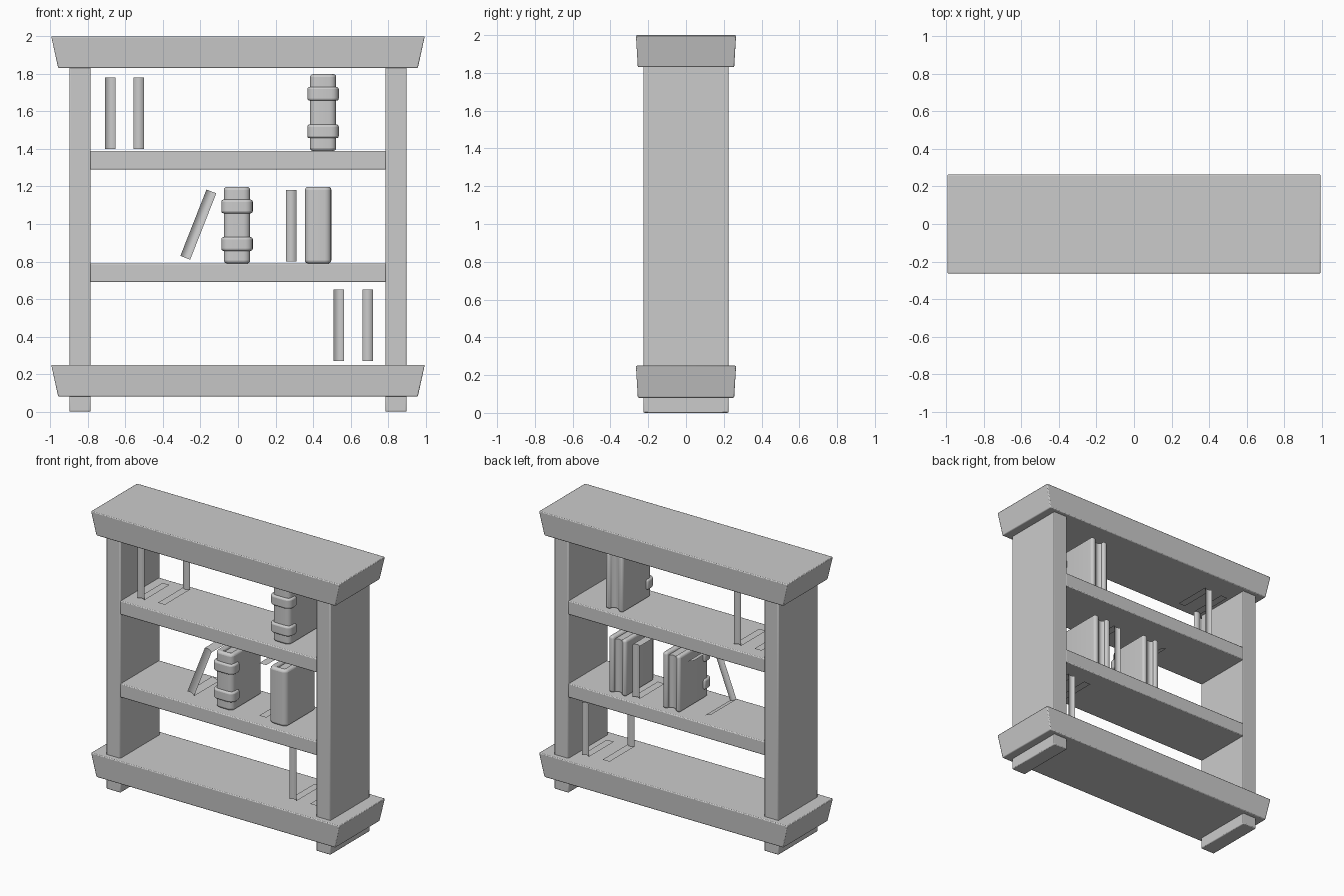
import bpy, bmesh, math
from mathutils import Matrix, Vector

if "Cube" in bpy.data.objects:
    bpy.data.objects.remove(bpy.data.objects["Cube"])


def finish(name, bm, bevel=0.0, segments=2, smooth=True):
    bmesh.ops.recalc_face_normals(bm, faces=bm.faces)
    me = bpy.data.meshes.new(name)
    bm.to_mesh(me)
    bm.free()
    ob = bpy.data.objects.new(name, me)
    bpy.context.collection.objects.link(ob)
    if bevel:
        m = ob.modifiers.new("soft_edges", 'BEVEL')
        m.width, m.segments = bevel, segments
        m.limit_method, m.angle_limit = 'ANGLE', math.radians(50)
    if smooth:
        bpy.ops.object.select_all(action='DESELECT')
        ob.select_set(True)
        bpy.context.view_layer.objects.active = ob
        bpy.ops.object.shade_smooth_by_angle(angle=math.radians(40))
    return ob


def block(name, x0, x1, y, z0, z1, shrink=(0, 0)):
    """Box, optionally narrower at its bottom."""
    bm = bmesh.new()
    bmesh.ops.create_cube(bm, size=1)
    for v in bm.verts:
        low = v.co.z < 0
        sx, sy = (1 if v.co.x > 0 else -1), (1 if v.co.y > 0 else -1)
        v.co = ((x1 if sx > 0 else x0) - sx * shrink[0] * low,
                sy * (y - shrink[1] * low), z1 if v.co.z > 0 else z0)
    return finish(name, bm, 0.006)


# Frame: flared top and base, posts running down into feet, two shelves
for name, z in (("base_slab", 0.08), ("top_slab", 1.83)):
    block(name, -0.995, 0.995, 0.265, z, z + 0.17, (0.037, 0.01))
for side, s in (("left", -1), ("right", 1)):
    a, b = sorted((s * 0.785, s * 0.898))
    block(side + "_post", a, b, 0.225, 0.24, 1.84)
    block(side + "_foot", a, b, 0.225, 0.0, 0.09)
for name, z in (("lower_shelf", 0.69), ("upper_shelf", 1.29)):
    block(name, -0.79, 0.79, 0.222, z, z + 0.10)


def wrap(name, x, half, front, back, thick, round_, z0, z1, bevel):
    """U-shaped section around the spine, open at the back."""
    inner = half - thick
    right = [(half - round_ + round_ * math.sin(t), front + round_ * (1 - math.cos(t)))
             for t in (i * math.pi / 8 for i in range(5))]
    right += [(half, back), (inner, back), (inner, front + thick)]
    outline = right + [(-px, py) for px, py in reversed(right)]
    bm = bmesh.new()
    face = bm.faces.new([bm.verts.new((x + px, py, z0)) for px, py in outline])
    ext = bmesh.ops.extrude_face_region(bm, geom=[face])
    bmesh.ops.translate(bm, vec=(0, 0, z1 - z0),
                        verts=[v for v in ext["geom"] if isinstance(v, bmesh.types.BMVert)])
    return finish(name, bm, bevel, 3)


def pages(name, x, z, flip=False, lean=0.0):
    """Page strip: top, hollowed fore-edge and bottom."""
    n, half, height = 8, 0.028, 0.38
    bm = bmesh.new()
    rows = []
    for i in range(n + 1):
        t = 2 * i / n - 1
        fore = 0.152 - 0.014 * (1 - t * t)
        rows.append([bm.verts.new((t * half, y, h)) for y, h in
                     ((-0.135, 0), (fore, 0), (fore, height), (-0.135, height))])
    for a, b in zip(rows, rows[1:]):
        for k in range(3):
            bm.faces.new((a[k], b[k], b[k + 1], a[k + 1]))
    turn = Matrix.Rotation(math.pi if flip else 0, 4, 'Z')
    tilt = Matrix.Rotation(lean, 4, 'Y')
    bm.transform(Matrix.Translation(Vector((x, 0.012, z))) @ tilt @ turn)
    return finish(name, bm)


# Covered books, spine facing the front; some with raised bands
for name, x, z, banded in (("upper_book", 0.453, 1.39, True),
                           ("middle_book", -0.005, 0.79, True),
                           ("plain_book", 0.427, 0.79, False)):
    wrap(name + "_cover", x, 0.07, -0.16, 0.178, 0.04, 0.035, z, z + 0.408, 0.016)
    pages(name + "_pages", x, z + 0.01)
    if banded:
        for k, dz in enumerate((0.067, 0.267)):
            wrap(f"{name}_band_{k}", x, 0.084, -0.176, -0.09, 0.03, 0.04,
                 z + dz, z + dz + 0.073, 0.012)

# Loose page strips
pages("top_pages_a", -0.68, 1.40, flip=True)
pages("top_pages_b", -0.528, 1.40)
pages("middle_pages", 0.284, 0.80)
pages("bottom_pages_a", 0.538, 0.27, flip=True)
pages("bottom_pages_b", 0.692, 0.27)
pages("leaning_pages", -0.281, 0.82, flip=True, lean=math.radians(21.5))
